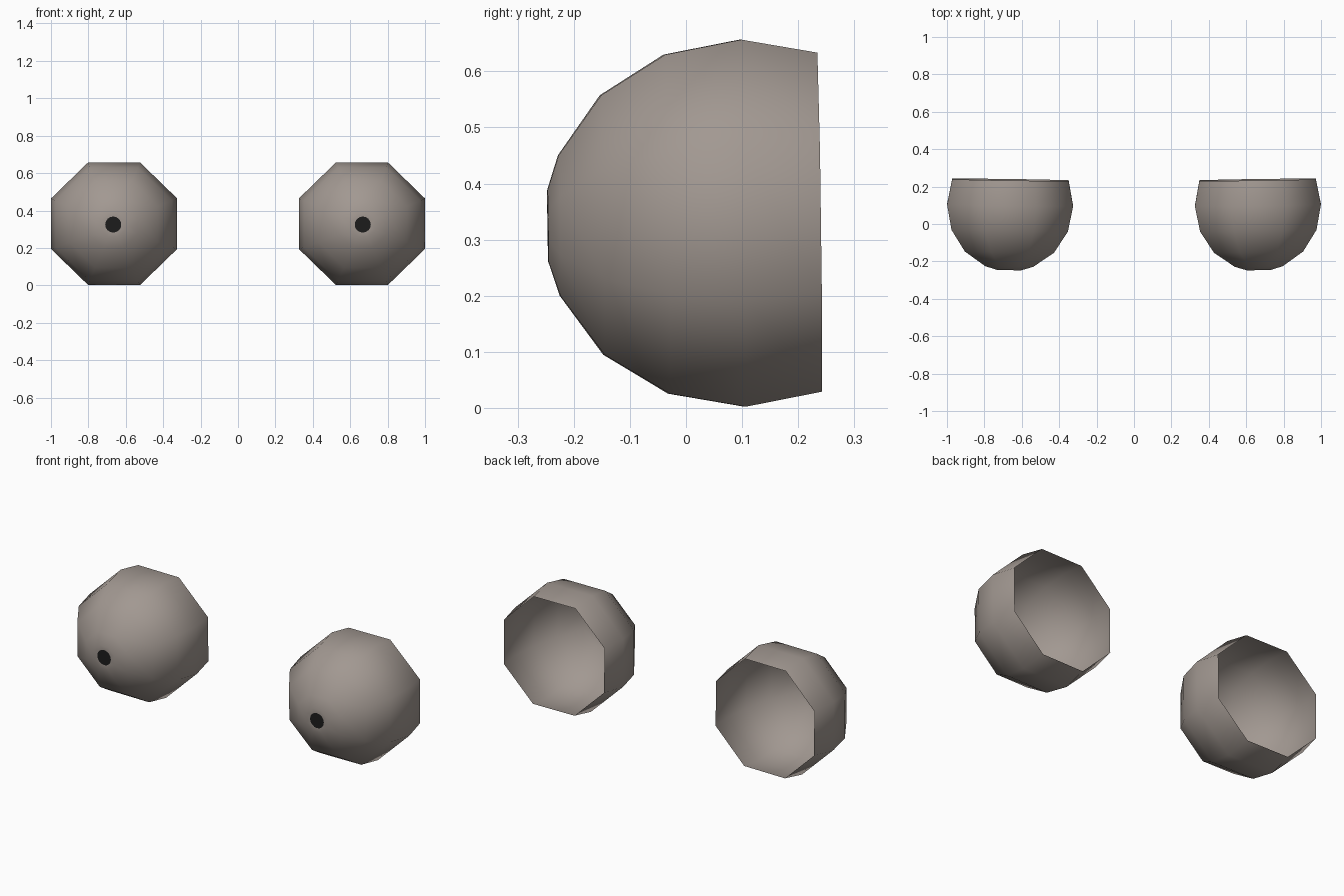
import bpy
import bmesh
from math import sin, cos, pi, radians
from mathutils import Vector

cube = bpy.data.objects.get("Cube")
if cube:
    bpy.data.objects.remove(cube, do_unlink=True)

RADIUS = 0.354
SIDES = 8
PUPIL_RADIUS = 0.043


def make_material(name, rgb):
    mat = bpy.data.materials.new(name)
    mat.use_nodes = True
    mat.diffuse_color = (*rgb, 1)
    bsdf = mat.node_tree.nodes["Principled BSDF"]
    bsdf.inputs["Base Color"].default_value = (*rgb, 1)
    bsdf.inputs["Roughness"].default_value = 0.8
    return mat


shell_grey = make_material("warm_grey", (0.36, 0.315, 0.285))
pupil_black = make_material("pupil_black", (0.012, 0.012, 0.012))


def add_ring(bm, radius, y, count, width=1.0):
    # Ring around the y axis, starting half a shell side off the x axis
    ring = []
    for i in range(count):
        a = pi / SIDES + 2 * pi * i / count
        ring.append(bm.verts.new((radius * cos(a) * width, y, radius * sin(a))))
    return ring


def make_eye(name, side):
    bm = bmesh.new()

    # Open-backed spherical shell, from the rear rim to the small front cap
    rings = []
    for degrees in (112.5, 90, 67.5, 45, 22.5, 11.25):
        a = radians(degrees)
        rings.append(add_ring(bm, RADIUS * sin(a), -RADIUS * cos(a), SIDES, 1.03))
    for back, front in zip(rings, rings[1:]):
        for i in range(SIDES):
            j = (i + 1) % SIDES
            bm.faces.new((back[i], back[j], front[j], front[i]))

    # Round pupil cut into the flat cap
    cap = rings[-1]
    pupil = add_ring(bm, PUPIL_RADIUS, cap[0].co.y, 2 * SIDES)
    for i in range(SIDES):
        j = (i + 1) % SIDES
        middle = pupil[2 * i + 1]
        bm.faces.new((cap[i], cap[j], middle))
        bm.faces.new((cap[i], middle, pupil[2 * i]))
        bm.faces.new((cap[j], pupil[2 * j], middle))
    bm.faces.new(pupil).material_index = 1

    bmesh.ops.recalc_face_normals(bm, faces=bm.faces[:])
    # Normals face outward, towards the front at the pupil
    pupil_face = next(f for f in bm.faces if f.material_index == 1)
    if pupil_face.normal.dot(Vector((0, -1, 0))) < 0:
        bmesh.ops.reverse_faces(bm, faces=bm.faces[:])
    for face in bm.faces:
        face.smooth = True

    mesh = bpy.data.meshes.new(name)
    bm.to_mesh(mesh)
    bm.free()
    mesh.materials.append(shell_grey)
    mesh.materials.append(pupil_black)

    # Each eye looks very slightly outward and down
    eye = bpy.data.objects.new(name, mesh)
    eye.location = (side * 0.6625, 0.101, 0.3295)
    eye.rotation_euler = (0.013, 0, side * 0.013)
    bpy.context.collection.objects.link(eye)


make_eye("left_eye", 1)
make_eye("right_eye", -1)
